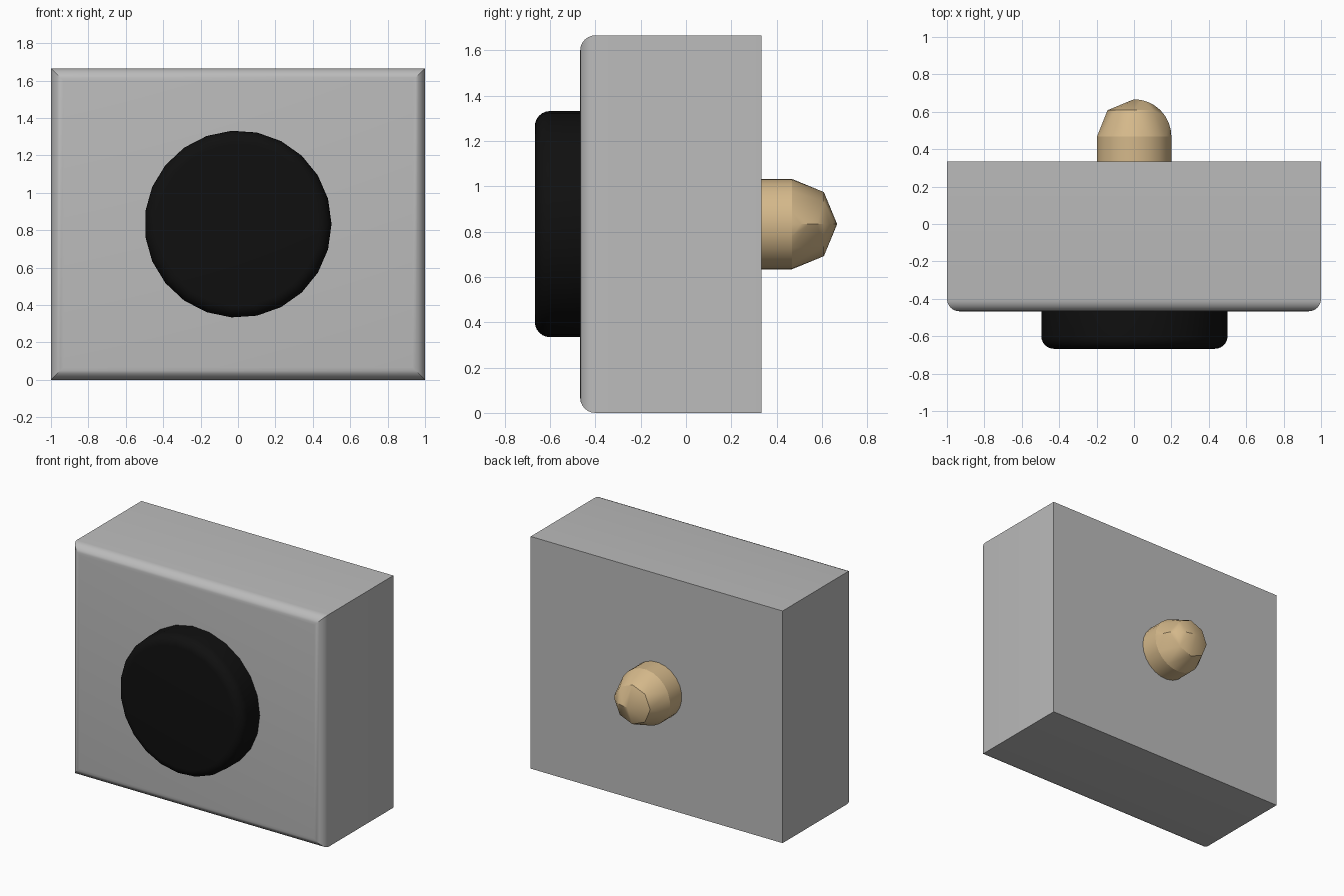
import bpy, bmesh, math
from math import sin, cos, pi

cube = bpy.data.objects.get("Cube")
if cube:
    bpy.data.objects.remove(cube, do_unlink=True)

MID_Z = 0.833   # height of the shared axis
FILLET = 0.067
STEPS = 6


def material(name, rgb):
    m = bpy.data.materials.new(name)
    m.use_nodes = True
    m.diffuse_color = (*rgb, 1)
    m.node_tree.nodes["Principled BSDF"].inputs["Base Color"].default_value = (*rgb, 1)
    return m


def finish(name, bm, mat):
    bmesh.ops.recalc_face_normals(bm, faces=bm.faces)
    mesh = bpy.data.meshes.new(name)
    bm.to_mesh(mesh)
    bm.free()
    mesh.materials.append(mat)
    ob = bpy.data.objects.new(name, mesh)
    bpy.context.collection.objects.link(ob)
    bpy.ops.object.select_all(action='DESELECT')
    ob.select_set(True)
    bpy.context.view_layer.objects.active = ob
    bpy.ops.object.shade_smooth_by_angle(angle=math.radians(30))
    return ob


def circle(r, y, n=23):
    return [(r * cos(2 * pi * k / n), y, MID_Z + r * sin(2 * pi * k / n)) for k in range(n)]


def rectangle(inset, y):
    w, h = 1 - inset, MID_Z - inset
    return [(sx * w, y, MID_Z + sz * h) for sx, sz in ((1, 1), (-1, 1), (-1, -1), (1, -1))]


def loft(bm, rings):
    """Skin a list of equal rings and cap both ends."""
    loops = [[bm.verts.new(p) for p in ring] for ring in rings]
    n = len(loops[0])
    for a, b in zip(loops, loops[1:]):
        for i in range(n):
            j = (i + 1) % n
            bm.faces.new((a[i], a[j], b[j], b[i]))
    bm.faces.new(loops[0])
    bm.faces.new(loops[-1])


def rounded_front(front, back):
    """(inset, y) pairs for a block with a rounded front edge."""
    pts = []
    for k in range(STEPS + 1):
        a = pi / 2 * k / STEPS
        pts.append((FILLET * (1 - sin(a)), front + FILLET * (1 - cos(a))))
    return pts + [(0, back)]


grey = material("housing grey", (0.5, 0.5, 0.5))
black = material("button black", (0.005, 0.005, 0.005))
tan = material("plunger tan", (0.66, 0.48, 0.255))

# Housing: box with rounded, mitred front edges
bm = bmesh.new()
loft(bm, [rectangle(i, y) for i, y in rounded_front(-0.467, 0.333)])
finish("housing", bm, grey)

# Round button on the front
bm = bmesh.new()
loft(bm, [circle(0.5 - i, y) for i, y in rounded_front(-0.667, -0.467)])
finish("front_button", bm, black)

# Plunger shaft on the back
R, DOME_Y = 0.2, 0.467
bm = bmesh.new()
loft(bm, [circle(R, 0.333), circle(R, DOME_Y)])
finish("plunger_shaft", bm, tan)

# Coarse faceted dome with one finely stepped ridge on the +x side
bm = bmesh.new()
pts = circle(R, DOME_Y) + circle(R * cos(pi / 4), DOME_Y + R * sin(pi / 4), 8)
for k in range(1, 9):
    if k != 4:
        a = pi / 2 * k / 8
        pts.append((R * cos(a) if k < 8 else 0, DOME_Y + R * sin(a), MID_Z))
for p in pts:
    bm.verts.new(p)
bmesh.ops.convex_hull(bm, input=bm.verts)
finish("plunger_tip", bm, tan)
